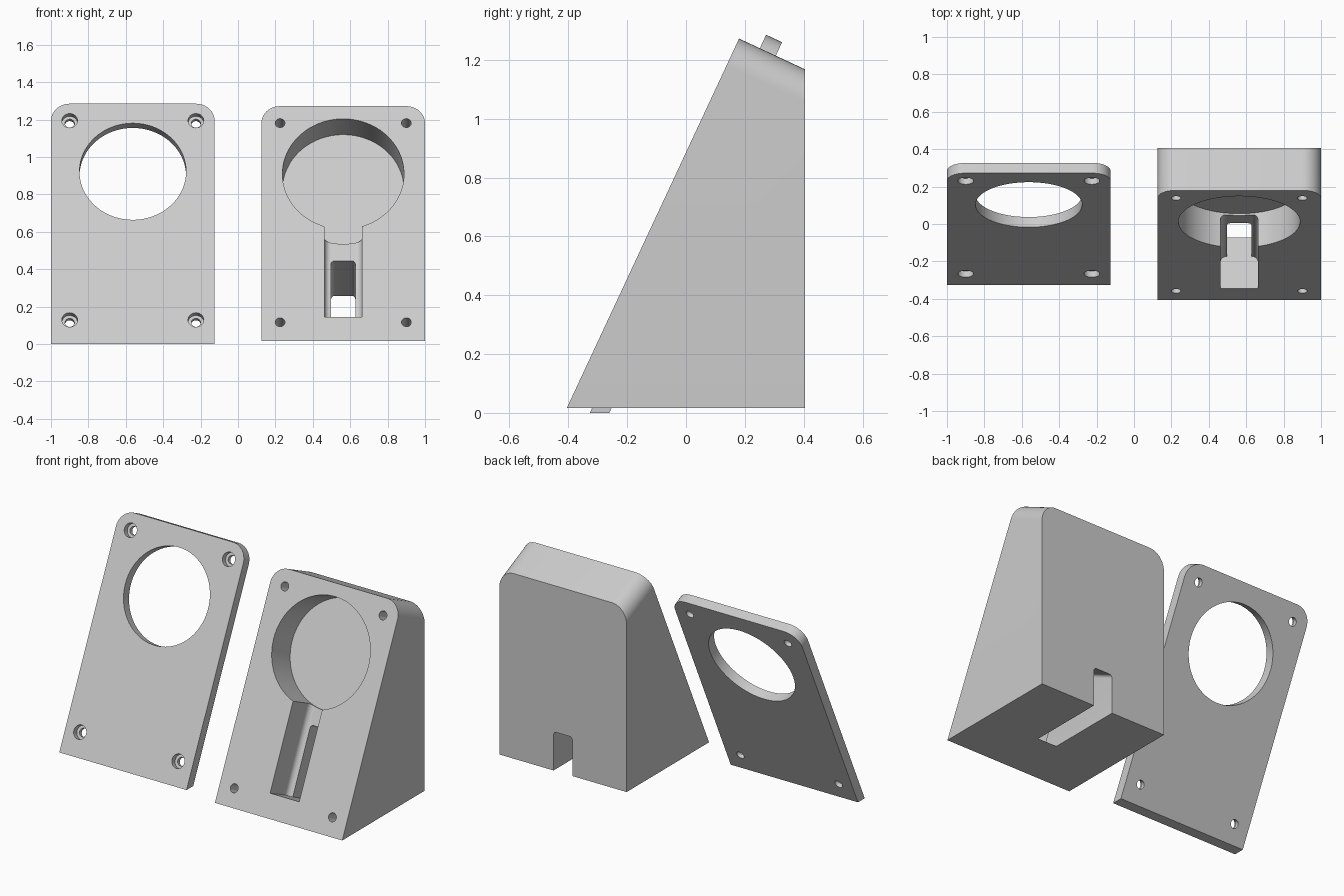
import bpy, bmesh, math
from mathutils import Matrix, Vector

if "Cube" in bpy.data.objects:
    bpy.data.objects.remove(bpy.data.objects["Cube"])

TILT = math.radians(25)
S, C = math.sin(TILT), math.cos(TILT)


def frame(cx, y0, z0):
    # local x = across, local y = up the sloped face, local z = out of the face
    return Matrix(((1, 0, 0, cx), (0, S, -C, y0), (0, C, S, z0), (0, 0, 0, 1)))


def circle(u, v, r, n=64):
    return [(u + r * math.cos(2 * math.pi * i / n),
             v + r * math.sin(2 * math.pi * i / n)) for i in range(n)]


def round_top(hw, v0, v1, r, n=10):
    # rectangle with its two upper corners rounded
    pts = [(-hw, v0), (hw, v0)]
    for cx, start in ((hw - r, 0), (r - hw, math.pi / 2)):
        pts += [(cx + r * math.cos(start + i * math.pi / 2 / n),
                 v1 - r + r * math.sin(start + i * math.pi / 2 / n)) for i in range(n + 1)]
    return pts


def prism(name, outline, w0, w1, mat, planes=(), fillet=0):
    bm = bmesh.new()
    low = [bm.verts.new((u, v, w0)) for u, v in outline]
    high = [bm.verts.new((u, v, w1)) for u, v in outline]
    bm.faces.new(low[::-1])
    bm.faces.new(high)
    n = len(low)
    for i in range(n):
        j = (i + 1) % n
        bm.faces.new((low[i], low[j], high[j], high[i]))
    if fillet:
        # round the two long floor edges
        edges = [e for e in bm.edges if all(v in low for v in e.verts)
                 and abs(e.verts[0].co.y - e.verts[1].co.y) > 0.1]
        bmesh.ops.bevel(bm, geom=edges, offset=fillet, segments=6, profile=0.5, affect='EDGES')
    bm.transform(mat)
    for co, no in planes:
        # slice off everything beyond the plane and cap the cut
        bmesh.ops.bisect_plane(bm, geom=bm.verts[:] + bm.edges[:] + bm.faces[:],
                               plane_co=Vector(co), plane_no=Vector(no), clear_outer=True)
        bmesh.ops.holes_fill(bm, edges=[e for e in bm.edges if e.is_boundary], sides=0)
    bmesh.ops.recalc_face_normals(bm, faces=bm.faces)
    me = bpy.data.meshes.new(name)
    bm.to_mesh(me)
    bm.free()
    ob = bpy.data.objects.new(name, me)
    bpy.context.collection.objects.link(ob)
    return ob


def carve(target, cutters):
    bpy.context.view_layer.objects.active = target
    for c in cutters:
        c.hide_render = True
        m = target.modifiers.new("cut", 'BOOLEAN')
        m.operation, m.solver, m.object = 'DIFFERENCE', 'EXACT', c
        bpy.ops.object.modifier_apply(modifier=m.name)
        bpy.data.objects.remove(c)
    bpy.ops.object.select_all(action='DESELECT')
    target.select_set(True)
    bpy.ops.object.shade_smooth_by_angle(angle=math.radians(30))


def screw_spots(length):
    return [(s * 0.3375, v) for s in (-1, 1) for v in (length - 0.1, length - 1.275)]


# wedge-shaped stand
F, L = frame(0.5625, -0.405, 0.017), 1.385
stand = prism("stand_body", round_top(0.4375, -1, L, 0.1), -1.6, 0, F,
              [((0, 0, 0.017), (0, 0, -1)), ((0, 0.405, 0), (0, 1, 0))])
cuts = [
    prism("round_recess", circle(0, L - 0.4, 0.325, 96), -0.2, 0.1, F),
    prism("cable_channel", [(-0.1, 0.141), (0.1, 0.141), (0.1, L - 0.4), (-0.1, L - 0.4)],
          -0.19, 0.1, F, fillet=0.032),
    prism("cable_slot", round_top(0.065, 0.1412, 0.561, 0.02, 5), -1.3, -0.1, F),
]
cuts += [prism("screw_hole", circle(u, v, 0.026, 32), -0.15, 0.1, F) for u, v in screw_spots(L)]
carve(stand, cuts)

# flat cover plate
F, L = frame(-0.5625, -0.327, 0), 1.418
plate = prism("cover_plate", round_top(0.4375, -0.3, L, 0.1), -0.06, 0, F,
              [((0, 0, 0), (0, 0, -1))])
cuts = [prism("window", circle(0, L - 0.4, 0.285, 96), -0.2, 0.1, F)]
for u, v in screw_spots(L):
    cuts.append(prism("screw_hole", circle(u, v, 0.025, 32), -0.2, 0.1, F))
    cuts.append(prism("counterbore", circle(u, v, 0.042, 32), -0.035, 0.1, F))
carve(plate, cuts)
